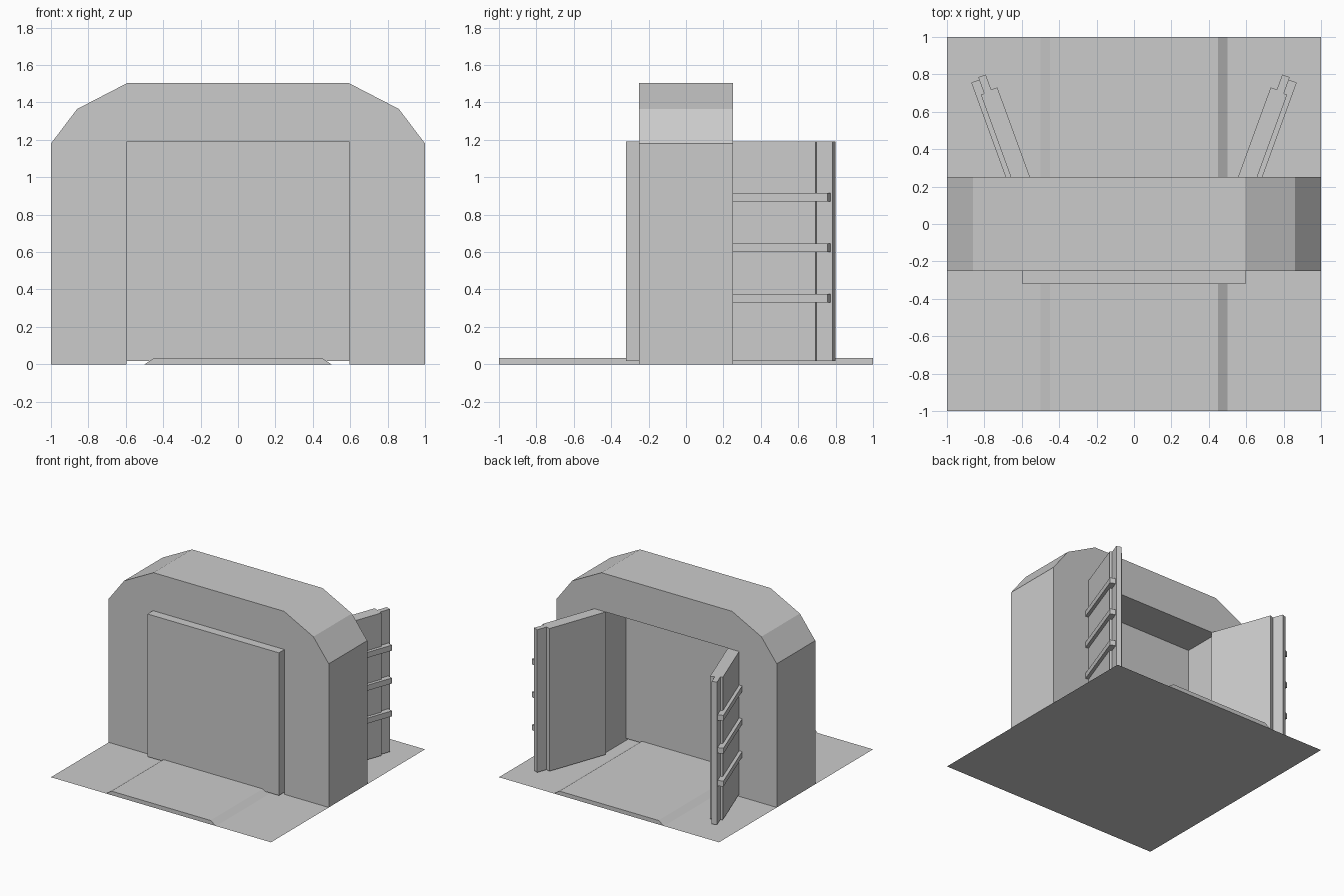
import bpy, bmesh, math
from mathutils import Matrix, Vector

if "Cube" in bpy.data.objects:
    bpy.data.objects.remove(bpy.data.objects["Cube"])


def prism(name, profile, direction, matrix=Matrix()):
    """Extrude a closed 3D outline along a direction into a solid."""
    bm = bmesh.new()
    face = bm.faces.new([bm.verts.new(p) for p in profile])
    ext = bmesh.ops.extrude_face_region(bm, geom=[face], use_keep_orig=True)
    moved = [v for v in ext["geom"] if isinstance(v, bmesh.types.BMVert)]
    bmesh.ops.translate(bm, verts=moved, vec=Vector(direction))
    bmesh.ops.transform(bm, matrix=matrix, verts=bm.verts)
    bmesh.ops.recalc_face_normals(bm, faces=bm.faces)
    mesh = bpy.data.meshes.new(name)
    bm.to_mesh(mesh)
    bm.free()
    obj = bpy.data.objects.new(name, mesh)
    bpy.context.collection.objects.link(obj)
    return obj


def mirror_x(obj):
    obj.modifiers.new("mirror", "MIRROR").use_mirror_merge = False


# Flat ground sheet
bpy.ops.mesh.primitive_plane_add(size=2)
bpy.context.object.name = "ground_plate"

# Raised road with bevelled sides
road = [(-0.5, 0), (-0.45, 0.033), (0.45, 0.033), (0.5, 0)]
prism("road", [(x, -1, z) for x, z in road], (0, 2, 0))

# Gateway arch: outer silhouette, then opening
W, H = 0.597, 1.19
half = [(W, H), (W, 0), (1, 0), (1, 1.18), (0.86, 1.365), (0.593, 1.503)]
outline = half + [(-x, z) for x, z in reversed(half)]
prism("gate_arch", [(x, -0.25, z) for x, z in outline], (0, 0.5, 0))

# Thick closed front door filling the opening
door = [(-W, 0.018), (W, 0.018), (W, H), (-W, H)]
prism("front_door", [(x, -0.322, z) for x, z in door], (0, 0.25, 0))

# Open back doors: local x runs across the leaf, local y along it
swing = Matrix.Rotation(math.radians(-20), 4, 'Z')
leaf = [(0.437, 0.42), (0.533, 0.42), (0.533, 0.93), (0.514, 0.93),
        (0.514, 1.022), (0.472, 1.022), (0.472, 0.936), (0.437, 0.936)]
mirror_x(prism("back_door", [(x, y, 0.018) for x, y in leaf],
               (0, 0, H - 0.018), swing))

# Three cross bars on the outside of each back door
bar = [(0.514, 0.44), (0.559, 0.44), (0.559, 1.008), (0.514, 1.008)]
for i, z in enumerate((0.33, 0.60, 0.87)):
    mirror_x(prism(f"door_bar_{i + 1}", [(x, y, z) for x, y in bar],
                   (0, 0, 0.045), swing))
